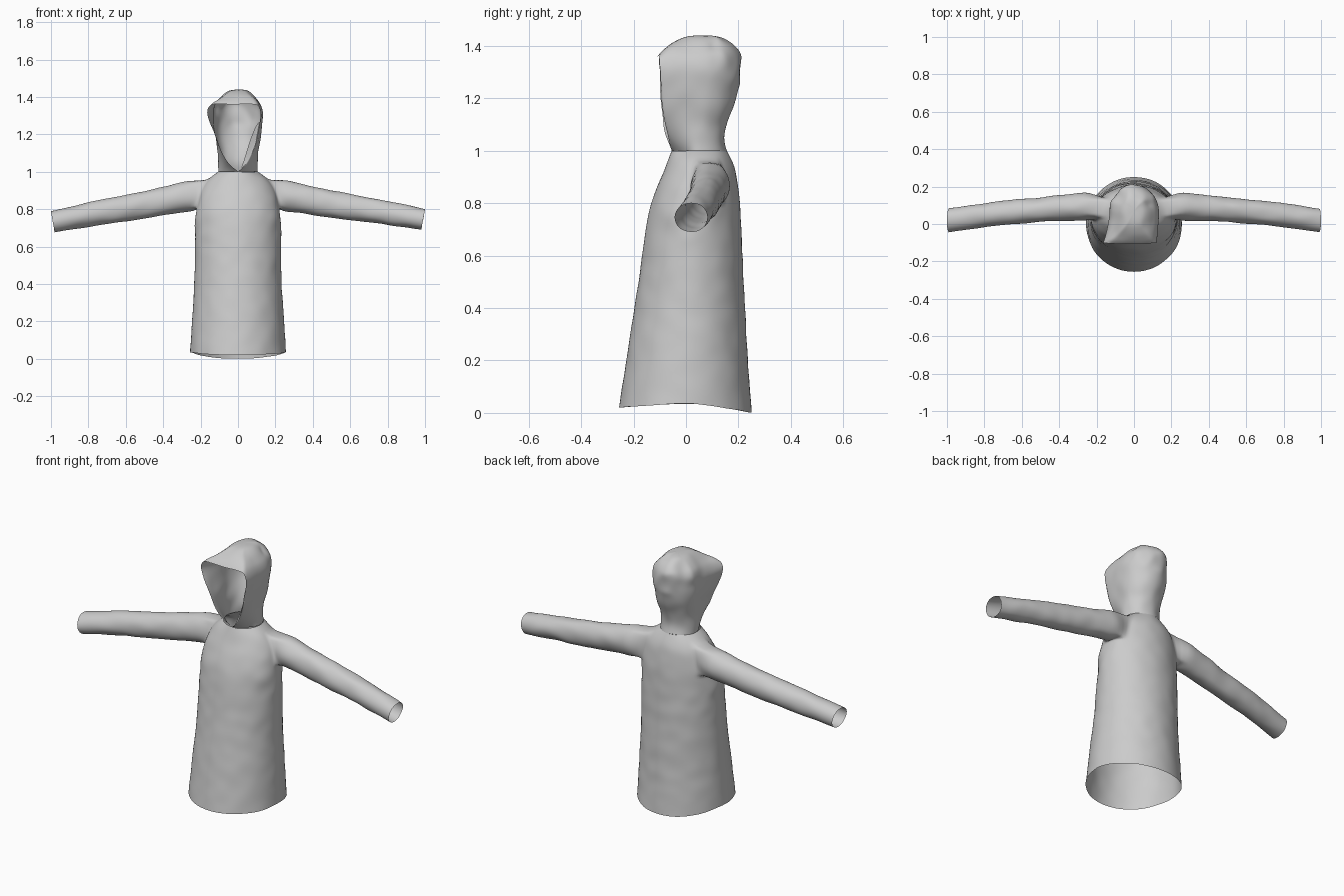
import bpy, bmesh, math
from mathutils import Vector, noise

if "Cube" in bpy.data.objects:
    bpy.data.objects.remove(bpy.data.objects["Cube"])


def sample(table, t):
    """Smooth lookup in rows whose first entry is the parameter."""
    n = len(table)
    i = max(0, min(n - 2, sum(1 for r in table if r[0] <= t) - 1))
    a, b = table[i], table[i + 1]
    p, q = table[max(i - 1, 0)], table[min(i + 2, n - 1)]
    h = b[0] - a[0]
    f = min(1, max(0, (t - a[0]) / h))
    out = []
    for k in range(1, len(a)):
        m0 = (b[k] - p[k]) / (b[0] - p[0]) * h
        m1 = (q[k] - a[k]) / (q[0] - a[0]) * h
        out.append((2*f**3 - 3*f**2 + 1)*a[k] + (f**3 - 2*f**2 + f)*m0
                   + (3*f**2 - 2*f**3)*b[k] + (f**3 - f**2)*m1)
    return out


def finish(bm, name, wrinkle):
    for v in bm.verts:
        v.co += wrinkle(v.co) * noise.noise_vector(v.co * 14)
    bmesh.ops.recalc_face_normals(bm, faces=bm.faces)
    me = bpy.data.meshes.new(name)
    bm.to_mesh(me)
    bm.free()
    me.shade_smooth()
    ob = bpy.data.objects.new(name, me)
    bpy.context.collection.objects.link(ob)
    ob.modifiers.new("smooth", 'SUBSURF').levels = 1
    return ob


# Robe body: z, half width, front y, back y
BODY = [(0, .257, -.256, .252), (.2, .245, -.226, .236), (.4, .233, -.195, .225),
        (.6, .23, -.166, .216), (.77, .226, -.14, .207), (.87, .208, -.105, .198),
        (.93, .183, -.08, .187), (.97, .148, -.065, .17), (1.0, .105, -.055, .155)]
HEM = [(-.256, .02), (.03, .035), (.252, 0)]
N, ROWS = 48, 40
bm = bmesh.new()
grid = []
for r in range(ROWS + 1):
    u = r / ROWS
    w, yf, yb = sample(BODY, u)
    ring = []
    for c in range(N):
        a = 2 * math.pi * c / N
        y = (yf + yb) / 2 + (yb - yf) / 2 * math.sin(a)
        h = sample(HEM, y)[0]
        ring.append(bm.verts.new((w * math.cos(a), y, h * (1 - u) + u)))
    grid.append(ring)

# Armholes: a block of side faces left out on each side
C0, C1, R0, R1 = -1, 5, 32, 38
holes = {((c if s > 0 else N // 2 - 1 - c) % N, r)
         for s in (1, -1) for c in range(C0, C1) for r in range(R0, R1)}
for r in range(ROWS):
    for c in range(N):
        if (c, r) not in holes:
            d = (c + 1) % N
            bm.faces.new((grid[r][c], grid[r][d], grid[r + 1][d], grid[r + 1][c]))

# Sleeves grown from the armholes: x, y, z, y radius, z radius
SLEEVE = [(.245, .095, .872, .078, .082), (.4, .085, .845, .071, .075),
          (.5, .077, .826, .067, .073), (.75, .053, .788, .066, .065),
          (.99, .02, .745, .065, .056)]
rim = ([(c, R0) for c in range(C0, C1)] + [(C1, r) for r in range(R0, R1)]
       + [(c, R1) for c in range(C1, C0, -1)] + [(C0, r) for r in range(R1, R0, -1)])
for s in (1, -1):
    prev = [grid[r][(c if s > 0 else N // 2 - c) % N] for c, r in rim]
    mid = sum((v.co for v in prev), Vector()) / len(prev)
    angles = [math.atan2(v.co.z - mid.z, v.co.y - mid.y) for v in prev]
    for k in range(19):
        x = .245 + .745 * k / 18
        y, z, ry, rz = sample(SLEEVE, x)
        z -= .012 * (s < 0) * k / 18
        ring = [bm.verts.new((s * (x + .01 * math.sin(a)), y + ry * math.cos(a),
                              z + rz * math.sin(a))) for a in angles]
        for i in range(len(ring)):
            j = (i + 1) % len(ring)
            bm.faces.new((prev[i], prev[j], ring[j], ring[i]))
        prev = ring
finish(bm, "robe_with_sleeves", lambda p: .006 if .18 < abs(p.x) < .9 and p.z > .66 else .003)

# Hood: z, front y, widest y, back y, half width, left and right opening half widths
HOOD = [(1.0, -.055, .05, .155, .105, 0, 0), (1.04, -.07, .05, .146, .105, .045, .04),
        (1.1, -.086, .05, .155, .108, .085, .075), (1.2, -.097, .06, .192, .122, .125, .105),
        (1.31, -.1, .07, .208, .132, .165, .122), (1.36, -.1, .07, .203, .122, .148, .108),
        (1.39, -.07, .07, .19, .1, .1, .085), (1.42, -.03, .07, .165, .07, .06, .05),
        (1.437, .01, .07, .135, .038, .03, .03), (1.442, .055, .07, .085, .006, .005, .005)]
levels = [1 + .36 * i / 15 for i in range(16)] + [1.375, 1.39, 1.405, 1.42, 1.43, 1.437, 1.442]
BRIM, M = 15, 8
bm = bmesh.new()
shell, brims, folds = [], [], []
for i, z in enumerate(levels):
    yf, yc, yb, w, wl, wr = sample(HOOD, z)
    side = [(k / 8) for k in range(8, 0, -1)]
    pts = [(w + (wr - w) * t * t, yc + (yf - yc) * t) for t in side]
    pts += [(w * math.cos(a), yc + (yb - yc) * math.sin(a))
            for a in (math.pi * k / 20 for k in range(21))]
    pts += [(-w + (w - wl) * t * t, yc + (yf - yc) * t) for t in reversed(side)]
    row = [bm.verts.new((x, y, z)) for x, y in pts]
    shell.append(row)
    # brim panel closing the front above the face opening
    if i >= BRIM:
        brims.append([row[-1]] + [bm.verts.new((-wl + (wl + wr) * k / M,
                     yf - .008 * math.sin(math.pi * k / M), z)) for k in range(1, M)] + [row[0]])
    # turned-in cloth along one edge of the opening
    if 1 <= i <= 11:
        f = math.sin(math.pi * i / 12)
        folds.append([row[0]] + [bm.verts.new((wr - .022 * f * k, yf + .035 * f * k, z))
                                 for k in (.5, 1, 1.6)])
for rows in (shell, brims, folds):
    for lo, hi in zip(rows, rows[1:]):
        for k in range(len(lo) - 1):
            bm.faces.new((lo[k], lo[k + 1], hi[k + 1], hi[k]))
bm.faces.new(shell[-1] + brims[-1][1:-1])
bmesh.ops.remove_doubles(bm, verts=bm.verts, dist=.0004)
finish(bm, "hood", lambda p: .014 if p.z > 1.25 and p.y > .1 else .005)
